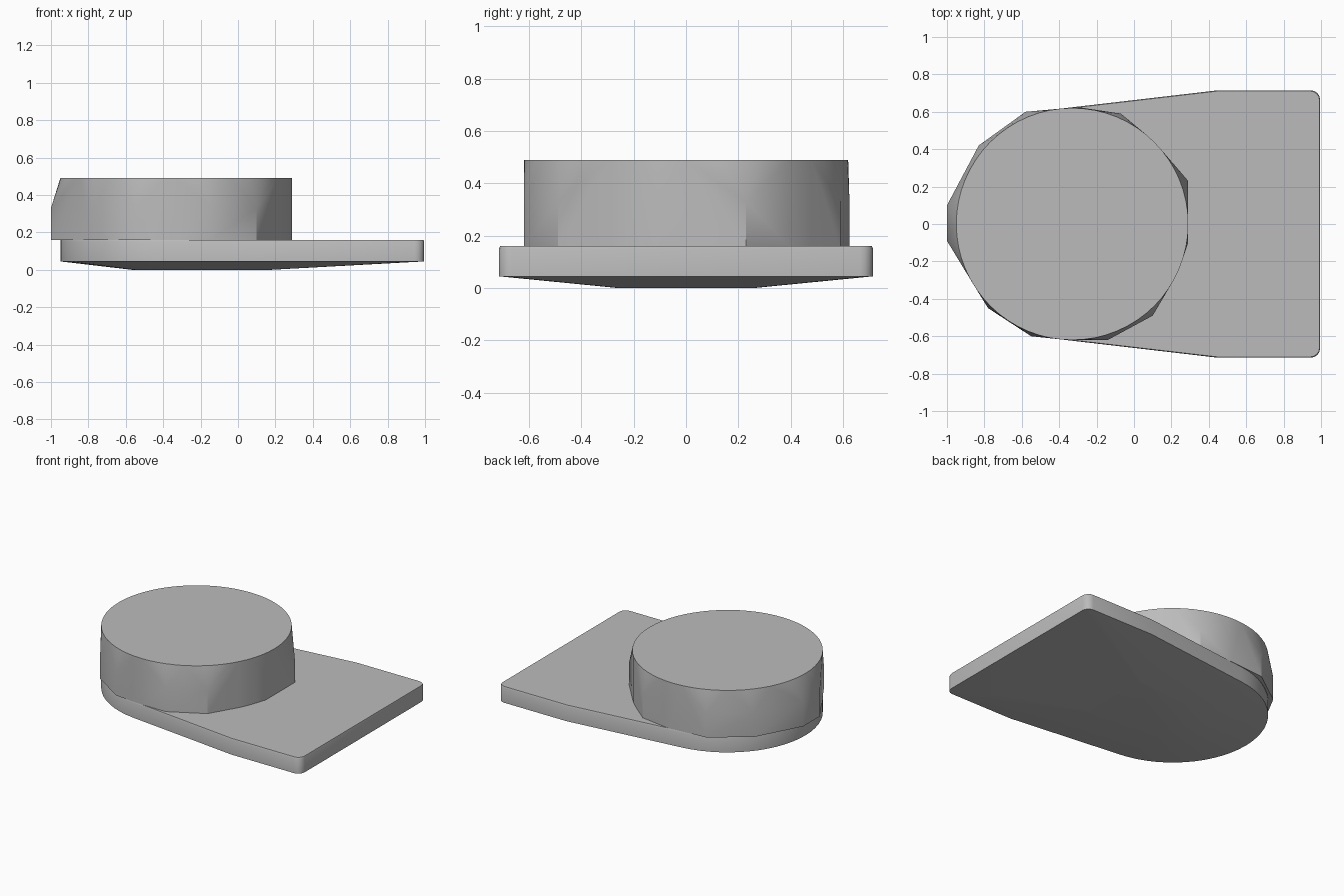
import bpy, bmesh, math

cube = bpy.data.objects.get("Cube")
if cube:
    bpy.data.objects.remove(cube, do_unlink=True)

grey = bpy.data.materials.new("mid_grey")
grey.use_nodes = True
colour = (0.5, 0.5, 0.5, 1)
grey.diffuse_color = colour
grey.node_tree.nodes["Principled BSDF"].inputs["Base Color"].default_value = colour

CX, R = -0.33, 0.62          # drum axis and radius


def arc(cx, cy, r, start, end, n):
    """Points along an arc, angles in degrees."""
    angles = [math.radians(start + (end - start) * i / n) for i in range(n + 1)]
    return [(cx + r * math.cos(a), cy + r * math.sin(a)) for a in angles]


def hull(name, layers):
    """Convex solid wrapped around flat outlines, given as (outline, z)."""
    bm = bmesh.new()
    for outline, z in layers:
        for x, y in outline:
            bm.verts.new((x, y, z))
    res = bmesh.ops.convex_hull(bm, input=bm.verts)
    spare = {g for g in res["geom_interior"] + res["geom_unused"]
             if isinstance(g, bmesh.types.BMVert)}
    bmesh.ops.delete(bm, geom=list(spare), context='VERTS')
    bmesh.ops.dissolve_limit(bm, angle_limit=0.01, verts=bm.verts, edges=bm.edges)
    bmesh.ops.recalc_face_normals(bm, faces=bm.faces)
    mesh = bpy.data.meshes.new(name)
    bm.to_mesh(mesh)
    bm.free()
    mesh.materials.append(grey)
    ob = bpy.data.objects.new(name, mesh)
    bpy.context.collection.objects.link(ob)
    bpy.ops.object.select_all(action='DESELECT')
    ob.select_set(True)
    bpy.context.view_layer.objects.active = ob
    bpy.ops.object.shade_smooth_by_angle(angle=math.radians(30))
    return ob


# Base plate: round at one end, flaring to a square end with small round corners
half = arc(0.945, 0.665, 0.05, 0, 90, 4) + [(0.45, 0.715)] + arc(CX, 0, R, 96, 180, 14)
plate = half + [(x, -y) for x, y in half]
belly = [(CX + (x - CX) * 0.38, y * 0.36) for x, y in plate]
rim = [(x * 0.997, y * 0.994) for x, y in plate]
hull("base_plate", [(belly, 0), (plate, 0.045), (plate, 0.15), (rim, 0.16)])

# Drum: round top over a lower wall with a few irregular flat facets
facets = [(-1, 0.1), (-0.83, 0.42), (-0.58, 0.6), (-0.3, 0.625), (-0.07, 0.59),
          (0.29, 0.23), (0.29, -0.1), (0.1, -0.49), (-0.14, -0.62),
          (-0.55, -0.6), (-0.78, -0.45), (-1, -0.09)]
circle = arc(CX, 0, R, 0, 360, 64)[:-1]
hull("drum", [(circle, 0.16), (facets, 0.16), (facets, 0.33), (circle, 0.49)])
